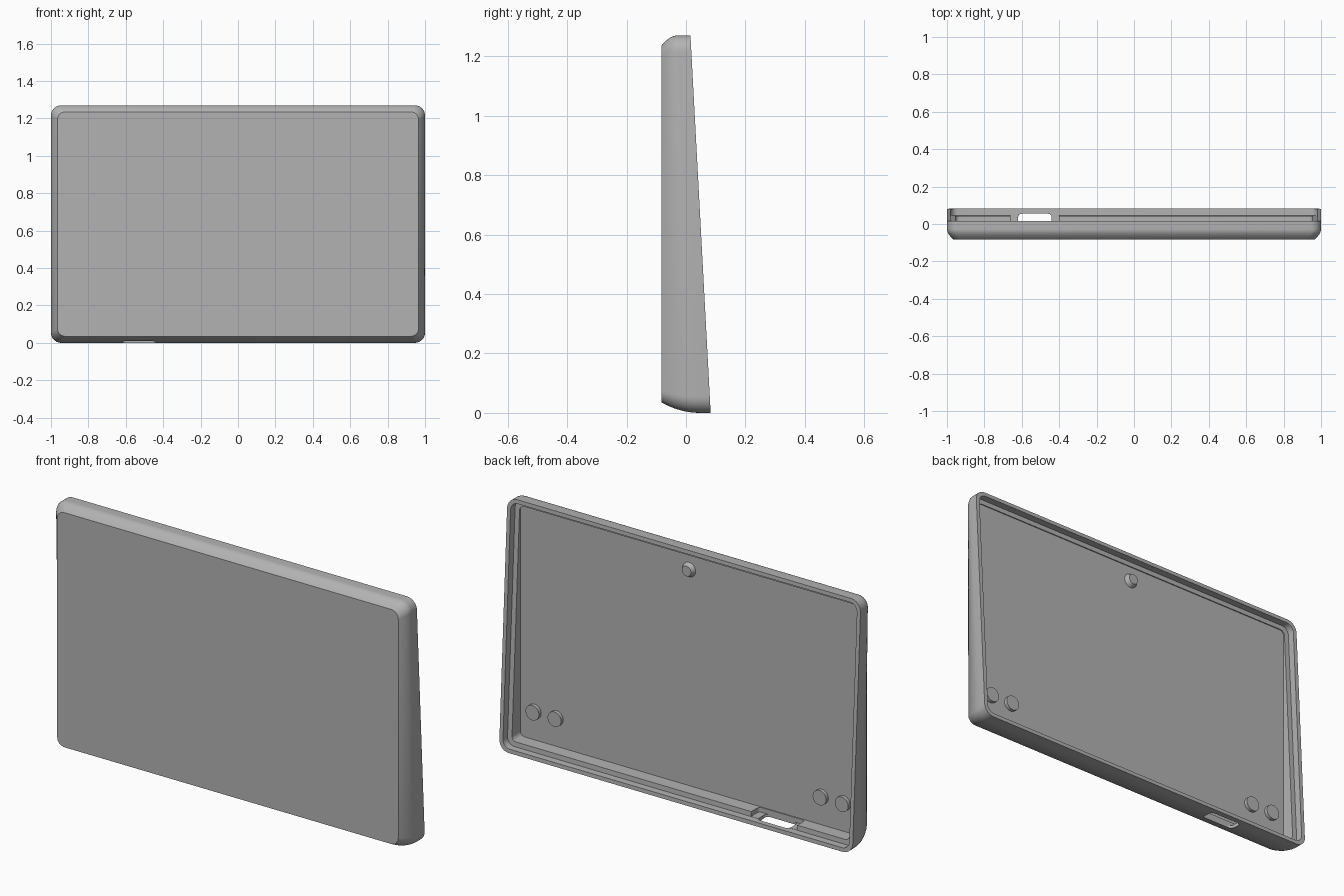
import bpy, bmesh, math
from mathutils import Matrix

if "Cube" in bpy.data.objects:
    bpy.data.objects.remove(bpy.data.objects["Cube"])

H = 1.27            # overall height
FRONT = -0.083      # flat outer face
FLOOR = -0.025      # inner floor of the tray

grey = bpy.data.materials.new("plain grey")
grey.diffuse_color = (0.45, 0.45, 0.45, 1)
grey.use_nodes = True
grey.node_tree.nodes["Principled BSDF"].inputs["Base Color"].default_value = grey.diffuse_color


def back(z):
    """Sloping plane of the open rim."""
    return 0.083 - 0.0535 * z


def outline(x0, x1, y0, y1, r, n=8):
    """Rounded rectangle, counter-clockwise."""
    pts = []
    for cx, cy, a0 in ((x1 - r, y1 - r, 0), (x0 + r, y1 - r, 90),
                       (x0 + r, y0 + r, 180), (x1 - r, y0 + r, 270)):
        for i in range(n + 1):
            a = math.radians(a0 + 90 * i / n)
            pts.append((cx + r * math.cos(a), cy + r * math.sin(a)))
    return pts


def finish(name, bm):
    bmesh.ops.recalc_face_normals(bm, faces=bm.faces)
    me = bpy.data.meshes.new(name)
    bm.to_mesh(me)
    bm.free()
    me.materials.append(grey)
    ob = bpy.data.objects.new(name, me)
    bpy.context.collection.objects.link(ob)
    return ob


def loft(name, rings):
    """Skin a list of equal-sized rings and cap both ends."""
    bm = bmesh.new()
    loops = [[bm.verts.new(p) for p in ring] for ring in rings]
    for a, b in zip(loops, loops[1:]):
        for i in range(len(a)):
            j = (i + 1) % len(a)
            bm.faces.new((a[i], a[j], b[j], b[i]))
    bm.faces.new(loops[0])
    bm.faces.new(loops[-1])
    return finish(name, bm)


def activate(ob):
    bpy.ops.object.select_all(action='DESELECT')
    ob.select_set(True)
    bpy.context.view_layer.objects.active = ob


def smooth(ob):
    activate(ob)
    bpy.ops.object.shade_smooth_by_angle(angle=math.radians(30))


def ring(inset, radius, depth):
    """Case ring at an inset, with y given by a function of z."""
    return [(x, depth(z), z) for x, z in
            outline(-1 + inset, 1 - inset, inset, H - inset, radius)]


# Case: curved outer edge, rim, shallow recess and deep pocket
rings = []
for k in range(9):
    s = k / 8
    d = 0.035 * (1 - s) ** 2
    rings.append(ring(d, 0.055 - 0.4 * d,
                      lambda z, s=s: FRONT + s * (0.13 - 0.059 * z)))
rings += [ring(0, 0.055, back),
          ring(0.02, 0.04, back),
          ring(0.02, 0.04, lambda z: back(z) - 0.037),
          ring(0.045, 0.025, lambda z: back(z) - 0.037),
          ring(0.045, 0.025, lambda z: FLOOR)]
case = loft("case", rings)

# Notch in the lower ledge and the port opening through the lower wall
notch_shape = outline(-0.66, -0.40, -0.02, 0.07, 0.015)
port_shape = outline(-0.62, -0.44, -0.02, 0.055, 0.02)
for name, shape, z0, z1 in (("notch_cutter", notch_shape, 0.021, 0.08),
                            ("port_cutter", port_shape, -0.05, 0.06)):
    cutter = loft(name, [[(x, y, z) for x, y in shape] for z in (z0, z1)])
    cutter.hide_render = True
    mod = case.modifiers.new(name, 'BOOLEAN')
    mod.operation = 'DIFFERENCE'
    mod.solver = 'EXACT'
    mod.object = cutter
    activate(case)
    bpy.ops.object.modifier_apply(modifier=mod.name)
    bpy.data.objects.remove(cutter)
smooth(case)


def peg(name, x, z, r1, r2, height):
    """Round stud standing on the tray floor, pointing backwards."""
    bm = bmesh.new()
    bmesh.ops.create_cone(bm, cap_ends=True, segments=32, radius1=r1, radius2=r2,
                          depth=height + 0.01,
                          matrix=Matrix.Translation((x, FLOOR + height / 2 - 0.005, z))
                          @ Matrix.Rotation(-math.pi / 2, 4, 'X'))
    smooth(finish(name, bm))


# Four lower studs and the tapered upper stud
for side, s in (("left", -1), ("right", 1)):
    peg(side + "_outer_stud", s * 0.875, 0.19, 0.038, 0.038, 0.018)
    peg(side + "_inner_stud", s * 0.75, 0.19, 0.038, 0.038, 0.018)
peg("upper_stud", 0, 1.15, 0.042, 0.026, 0.022)
